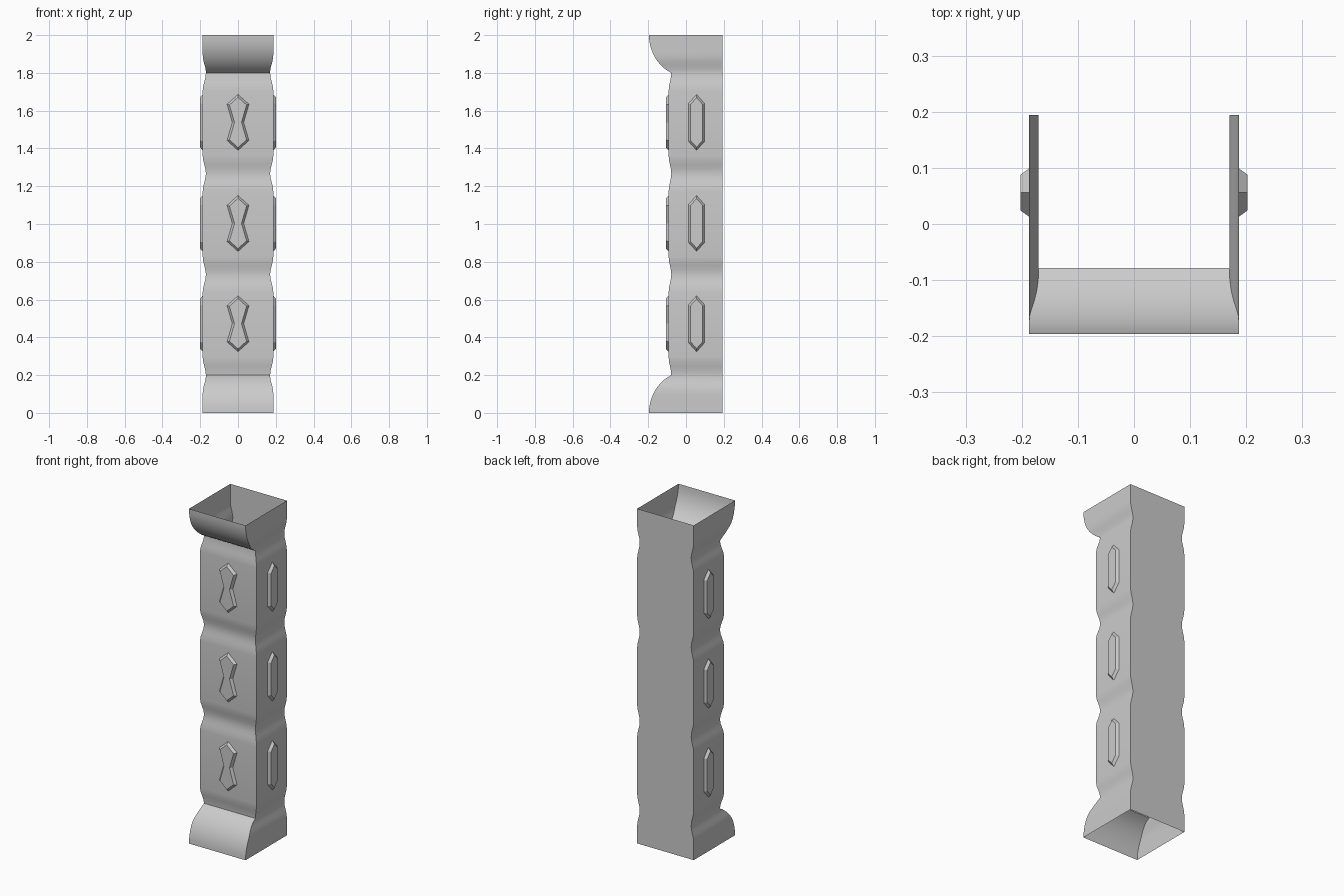
import bpy, bmesh, math
from mathutils import Matrix

cube = bpy.data.objects.get("Cube")
if cube:
    bpy.data.objects.remove(cube, do_unlink=True)

grey = bpy.data.materials.new("plain grey")
grey.use_nodes = True
colour = (0.6, 0.6, 0.6, 1)
grey.diffuse_color = colour
grey.node_tree.nodes["Principled BSDF"].inputs["Base Color"].default_value = colour

WIDTH, FRONT, BACK = 0.187, -0.092, 0.194
PINCHES = (0.2, 0.733, 1.267, 1.8)
REACH = 0.095


def finish(bm, name, smooth):
    mesh = bpy.data.meshes.new(name)
    bm.to_mesh(mesh)
    bm.free()
    mesh.materials.append(grey)
    obj = bpy.data.objects.new(name, mesh)
    bpy.context.collection.objects.link(obj)
    if smooth:
        bpy.ops.object.select_all(action='DESELECT')
        obj.select_set(True)
        bpy.context.view_layer.objects.active = obj
        bpy.ops.object.shade_smooth_by_angle(angle=math.radians(35))
    return obj


def pinch(z):
    """How far the wall is drawn in at this height, from 0 to 1."""
    d = min(abs(z - c) for c in PINCHES) / REACH
    return math.cos(d * math.pi / 2) ** 2 if d < 1 else 0


# Heights and front depths: lower flare, pinched wall, upper flare
STEPS, SWEEP = 10, math.radians(65)
flare = []
for i in range(STEPS):
    t = SWEEP * i / STEPS
    flare.append((0.2 * math.sin(t) / math.sin(SWEEP),
                  -0.196 + 0.118 * (1 - math.cos(t)) / (1 - math.cos(SWEEP))))
wall = []
for c in PINCHES:
    for k in range(-4, 5):
        z = c + REACH * k / 4
        if PINCHES[0] <= z <= PINCHES[-1]:
            wall.append((z, FRONT + 0.014 * pinch(z)))
rows = flare + wall + [(2 - z, y) for z, y in reversed(flare)]

# Open square tube
bm = bmesh.new()
rings = []
for z, y in rows:
    w = WIDTH - 0.017 * pinch(z)
    rings.append([bm.verts.new((px, py, z))
                  for px, py in ((-w, y), (w, y), (w, BACK), (-w, BACK))])
for low, high in zip(rings, rings[1:]):
    for i in range(4):
        j = (i + 1) % 4
        bm.faces.new((low[i], low[j], high[j], high[i]))
finish(bm, "tube_shell", True)


def stud(name, half_outline, matrix):
    """Raised plate with bevelled rim, outline in local x and z, facing -y."""
    outline = half_outline + [(-x, z) for x, z in reversed(half_outline) if x]
    bm = bmesh.new()
    face = bm.faces.new([bm.verts.new((x, 0, z)) for x, z in outline])
    face.normal_update()
    if face.normal.y > 0:
        face.normal_flip()
    bmesh.ops.inset_region(bm, faces=[face], thickness=0.011, depth=0.015,
                           use_boundary=True, use_even_offset=True)
    bm.transform(matrix)
    finish(bm, name, False)


# Three levels of studs on the front and both sides
WAISTED = [(0, -0.148), (0.058, -0.096), (0.03, 0), (0.058, 0.096), (0, 0.148)]
LONG = [(0, -0.148), (0.043, -0.1), (0.043, 0.1), (0, 0.148)]
for level, z in zip(("lower", "middle", "upper"), (0.472, 1.003, 1.538)):
    stud(level + "_front_stud", WAISTED, Matrix.Translation((0, FRONT, z)))
    for side, s in (("left", 1), ("right", -1)):
        turn = Matrix.Rotation(s * math.pi / 2, 4, 'Z')
        stud(f"{level}_{side}_stud", LONG,
             Matrix.Translation((s * WIDTH, 0.056, z)) @ turn)
